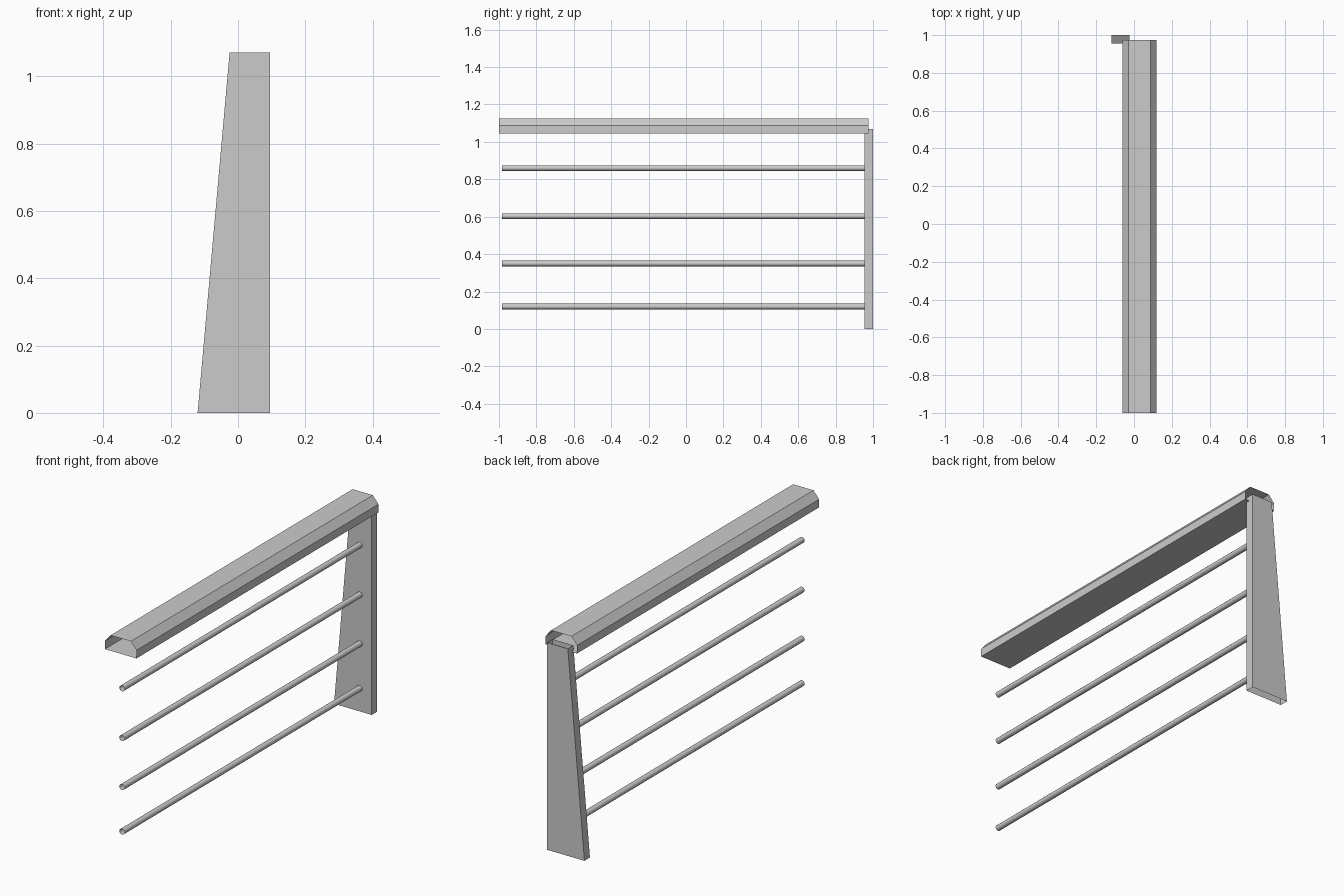
import bpy
from math import cos, sin, tau, radians

cube = bpy.data.objects.get("Cube")
if cube:
    bpy.data.objects.remove(cube, do_unlink=True)

# One plain grey for everything
grey = bpy.data.materials.new("light_grey")
grey.use_nodes = True
colour = (0.6, 0.6, 0.6, 1)
grey.diffuse_color = colour
grey.node_tree.nodes["Principled BSDF"].inputs["Base Color"].default_value = colour


def tube(name, start, end):
    """Open-ended shell between two matching rings, anticlockwise seen from the end ring."""
    n = len(start)
    faces = [(i, (i + 1) % n, n + (i + 1) % n, n + i) for i in range(n)]
    mesh = bpy.data.meshes.new(name)
    mesh.from_pydata(start + end, [], faces)
    mesh.materials.append(grey)
    obj = bpy.data.objects.new(name, mesh)
    bpy.context.collection.objects.link(obj)
    return obj


def along_y(name, profile, front, back):
    """Tube along y from an (x, z) profile."""
    return tube(name, [(x, back, z) for x, z in profile],
                [(x, front, z) for x, z in profile])


# Tapered end post, hollow with open top and bottom
def post_ring(left, z):
    right, front, back = 0.095, 0.955, 1.0
    return [(left, front, z), (right, front, z), (right, back, z), (left, back, z)]


tube("end_post", post_ring(-0.12, 0), post_ring(-0.025, 1.07))

# Handrail with chamfered top edges, hollow with open ends
rail = [(-0.06, 1.045), (0.12, 1.045), (0.12, 1.087),
        (0.088, 1.125), (-0.028, 1.125), (-0.06, 1.087)]
along_y("handrail", rail, -1.0, 0.975)

# Four thin round bars, open at the ends
SIDES, RADIUS, BAR_X = 12, 0.015, 0.027
for number, height in enumerate((0.12, 0.35, 0.603, 0.86), 1):
    ring = [(BAR_X + RADIUS * cos(tau * i / SIDES), height + RADIUS * sin(tau * i / SIDES))
            for i in range(SIDES)]
    bar = along_y(f"bar_{number}", ring, -0.985, 0.957)
    bpy.ops.object.select_all(action="DESELECT")
    bar.select_set(True)
    bpy.context.view_layer.objects.active = bar
    bpy.ops.object.shade_smooth_by_angle(angle=radians(40))
